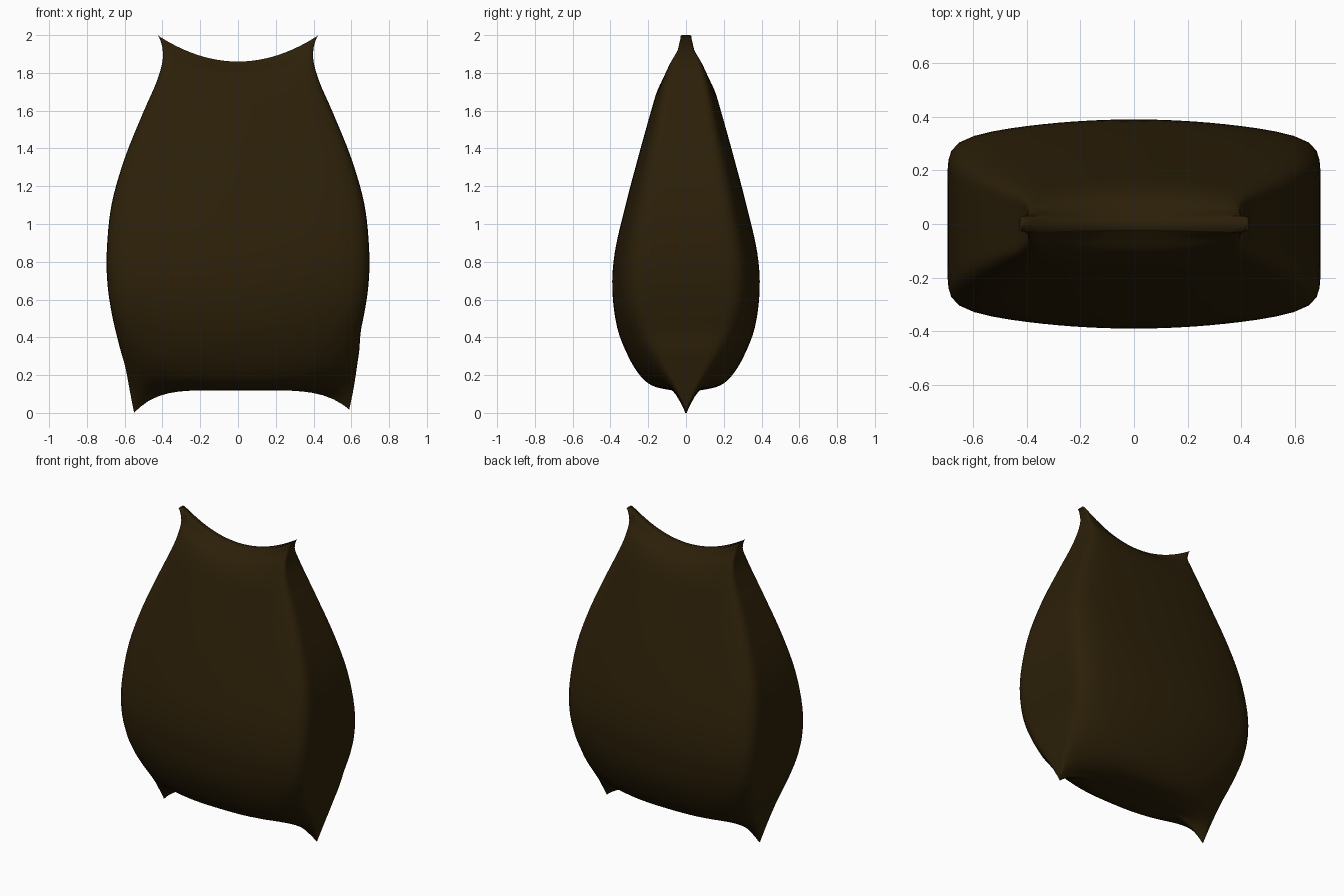
import bpy
import math

cube = bpy.data.objects.get("Cube")
if cube:
    bpy.data.objects.remove(cube, do_unlink=True)

# Dark sackcloth
cloth = bpy.data.materials.new("dark brown cloth")
cloth.use_nodes = True
colour = (0.025, 0.014, 0.0025, 1)
cloth.diffuse_color = colour
cloth.node_tree.nodes["Principled BSDF"].inputs["Base Color"].default_value = colour

# Sections from bottom seam to top seam:
# middle height, corner height, half width, half depth, corner pull power, bulge
SECTIONS = [
    (0.12, 0.0, 0.55, 0.006, 5, 0),
    (0.12, 0.05, 0.56, 0.035, 5, 0),
    (0.122, 0.13, 0.575, 0.09, 4, 0.1),
    (0.145, 0.24, 0.596, 0.18, 3, 0.15),
    (0.2, 0.325, 0.62, 0.245, 3, 0.18),
    (0.3, 0.41, 0.642, 0.306, 3, 0.19),
    (0.45, 0.52, 0.667, 0.364, 2, 0.19),
    (0.65, 0.67, 0.69, 0.39, 2, 0.19),
    (0.85, 0.85, 0.695, 0.377, 2, 0.19),
    (1.1, 1.1, 0.67, 0.32, 2, 0.19),
    (1.35, 1.35, 0.599, 0.254, 2, 0.19),
    (1.58, 1.59, 0.502, 0.19, 2, 0.19),
    (1.71, 1.75, 0.432, 0.15, 2, 0.19),
    (1.79, 1.86, 0.4, 0.105, 2, 0.19),
    (1.832, 1.93, 0.4, 0.055, 2, 0.15),
    (1.852, 1.98, 0.414, 0.03, 2, -0.2),
    (1.86, 2.0, 0.427, 0.022, 2, -0.5),
]
SIDES = 96
STEPS = 4


def spline(a, b, c, d, t):
    """Smooth curve from b to c."""
    return b + 0.5 * t * (c - a + t * (2 * a - 5 * b + 4 * c - d
                                      + t * (3 * (b - c) + d - a)))


def smooth_sections():
    last = len(SECTIONS) - 1
    for i in range(last):
        four = [SECTIONS[min(max(i + k, 0), last)] for k in (-1, 0, 1, 2)]
        for s in range(STEPS):
            yield [spline(*vals, s / STEPS) for vals in zip(*four)]
    yield SECTIONS[last]


def ring(mid, corner, width, depth, power, bulge):
    """Rounded box with bulging front and back, ends pulled to the corners."""
    points = []
    for i in range(SIDES):
        a = 2 * math.pi * i / SIDES
        c, s = math.cos(a), math.sin(a)
        r = (abs(c) ** 11 + abs(s) ** 11) ** (-1 / 11)
        x, y = r * c, r * s
        y *= 1 - bulge * x * x
        z = mid + (corner - mid) * abs(x) ** power
        if x > 0:  # the left lower corner sits slightly wider and higher
            low = max(0, 0.4 - mid) ** 2
            z += 0.22 * low * x ** power
            x *= 1 + 0.9 * low
        points.append((x * width, y * depth, z))
    return points


# Sack body
rings = [ring(*section) for section in smooth_sections()]
verts = [p for points in rings for p in points]
faces = []
for j in range(len(rings) - 1):
    for i in range(SIDES):
        k = (i + 1) % SIDES
        a, b = j * SIDES, (j + 1) * SIDES
        faces.append((a + i, a + k, b + k, b + i))

# Seams closing the bottom and the top
for base, flip in ((0, True), ((len(rings) - 1) * SIDES, False)):
    for i in range(SIDES // 2):
        loop = [i, i + 1, SIDES - i - 1, (SIDES - i) % SIDES]
        loop = [base + v for v in dict.fromkeys(loop)]
        faces.append(loop[::-1] if flip else loop)

mesh = bpy.data.meshes.new("sack")
mesh.from_pydata(verts, [], faces)
mesh.update()
mesh.materials.append(cloth)
sack = bpy.data.objects.new("sack", mesh)
bpy.context.collection.objects.link(sack)

bpy.ops.object.select_all(action="DESELECT")
sack.select_set(True)
bpy.context.view_layer.objects.active = sack
bpy.ops.object.shade_smooth_by_angle(angle=math.radians(110))
